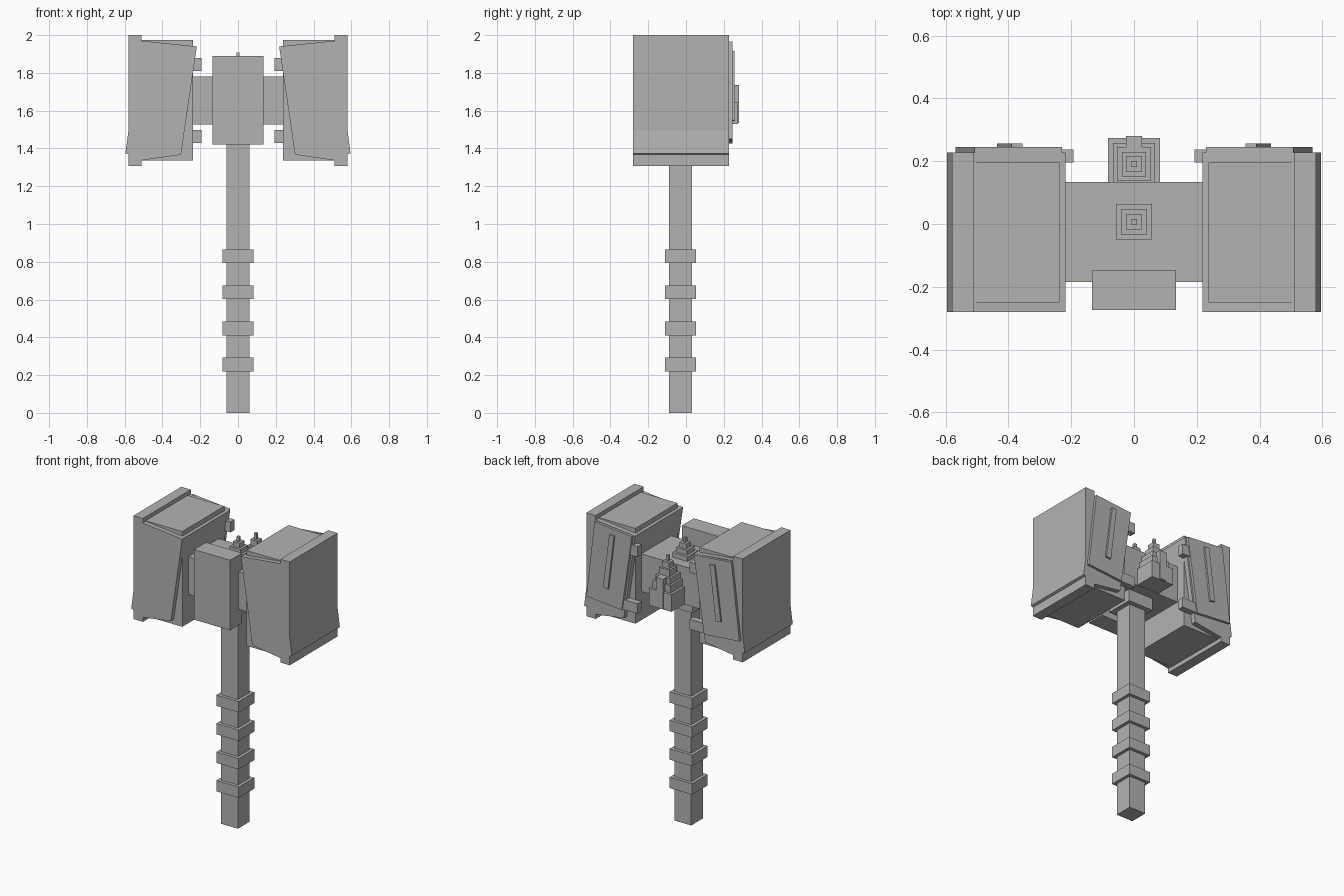
import bpy

if "Cube" in bpy.data.objects:
    bpy.data.objects.remove(bpy.data.objects["Cube"])

# Single stone-grey material
grey = bpy.data.materials.new("stone grey")
grey.diffuse_color = (0.45, 0.45, 0.45, 1)
grey.use_nodes = True
grey.node_tree.nodes["Principled BSDF"].inputs["Base Color"].default_value = grey.diffuse_color


def prism(name, profile, y0, y1):
    """Extrude an (x, z) outline along y from y0 to y1."""
    n = len(profile)
    verts = [(x, y, z) for y in (y0, y1) for x, z in profile]
    faces = [tuple(range(n)), tuple(range(2 * n - 1, n - 1, -1))]
    faces += [(i, i + n, (i + 1) % n + n, (i + 1) % n) for i in range(n)]
    mesh = bpy.data.meshes.new(name)
    mesh.from_pydata(verts, [], faces)
    # Consistent outward normals
    import bmesh
    bm = bmesh.new()
    bm.from_mesh(mesh)
    bmesh.ops.recalc_face_normals(bm, faces=bm.faces)
    bm.to_mesh(mesh)
    bm.free()
    mesh.materials.append(grey)
    obj = bpy.data.objects.new(name, mesh)
    bpy.context.collection.objects.link(obj)
    return obj


def box(name, x0, x1, y0, y1, z0, z1):
    return prism(name, [(x0, z0), (x1, z0), (x1, z1), (x0, z1)], y0, y1)


# Handle with four grip rings and a collar under the head
box("handle", -0.062, 0.062, -0.09, 0.033, 0, 1.53)
for i, z in enumerate((0.22, 0.411, 0.602, 0.793)):
    box(f"grip_ring_{i + 1}", -0.083, 0.083, -0.111, 0.054, z, z + 0.073)
box("collar", -0.095, 0.095, -0.123, 0.066, 1.445, 1.54)

# Cross bar and front plate
box("cross_bar", -0.29, 0.29, -0.185, 0.134, 1.527, 1.78)
box("front_plate", -0.134, 0.134, -0.274, -0.147, 1.42, 1.89)

# Small stepped spire on top of the bar
for i, h in enumerate((0.057, 0.041, 0.025, 0.009)):
    z = 1.78 + 0.032 * i
    box(f"top_spire_step_{i + 1}", -h, h, 0.007 - h, 0.007 + h, z - 0.01, z + 0.032)

# Larger stepped spire on the back of the bar
z = 1.53
steps = ((0.083, 1.645), (0.067, 1.695), (0.054, 1.735),
         (0.039, 1.78), (0.025, 1.82), (0.009, 1.86))
for i, (h, top) in enumerate(steps):
    box(f"back_spire_step_{i + 1}", -h, h, max(0.12, 0.191 - h), 0.191 + h, z, top)
    z = top - 0.005
box("back_spire_rib", -0.026, 0.026, 0.2, 0.28, 1.535, 1.735)

# Two mirrored hammer heads
head = [(0.51, 2.0), (0.58, 2.0), (0.58, 1.495), (0.596, 1.374), (0.58, 1.368),
        (0.58, 1.307), (0.51, 1.307), (0.51, 1.337), (0.302, 1.367),
        (0.218, 1.94), (0.51, 1.97)]
panel = [(0.23, 1.94), (0.508, 1.965), (0.568, 1.45), (0.305, 1.427)]
rib = [(0.355, 1.912), (0.39, 1.915), (0.437, 1.55), (0.4, 1.545)]
for side, s in (("left", -1), ("right", 1)):
    def flip(pts):
        return [(s * x, z) for x, z in pts]
    prism(f"{side}_head", flip(head), -0.28, 0.228)
    prism(f"{side}_back_panel", flip(panel), 0.2, 0.245)
    prism(f"{side}_panel_rib", flip(rib), 0.23, 0.257)
    box(f"{side}_head_core", s * 0.238, s * 0.53, -0.25, 0.196, 1.335, 1.974)
    for part, z0, z1 in (("upper", 1.81, 1.88), ("lower", 1.43, 1.497)):
        box(f"{side}_{part}_clip", s * 0.192, s * 0.33, 0.196, 0.238, z0, z1)
